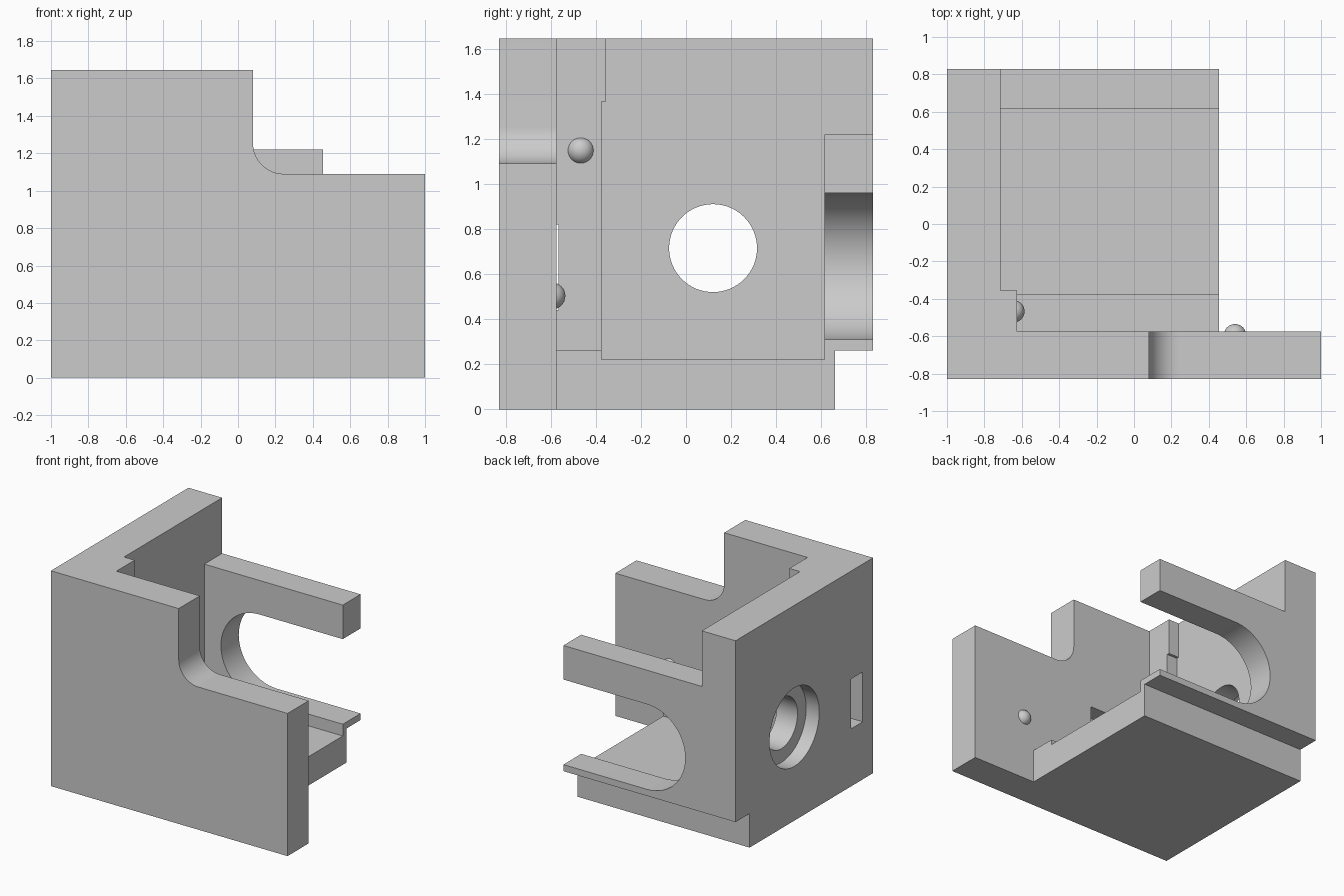
import bpy, bmesh, math
from mathutils import Vector

if "Cube" in bpy.data.objects:
    bpy.data.objects.remove(bpy.data.objects["Cube"], do_unlink=True)

grey = bpy.data.materials.new("matte grey")
grey.use_nodes = True
GREY = (0.6, 0.6, 0.6, 1)
grey.diffuse_color = GREY
grey.node_tree.nodes["Principled BSDF"].inputs["Base Color"].default_value = GREY


def prism(name, points, axis, lo, hi):
    """Extrude a 2D profile along an axis; points use the other two axes in order."""
    def place(p, t):
        co = list(p)
        co.insert("xyz".index(axis), t)
        return Vector(co)
    bm = bmesh.new()
    face = bm.faces.new([bm.verts.new(place(p, lo)) for p in points])
    new = bmesh.ops.extrude_face_region(bm, geom=[face])["geom"]
    shift = place((0, 0), hi - lo)
    bmesh.ops.translate(bm, vec=shift, verts=[v for v in new if isinstance(v, bmesh.types.BMVert)])
    bmesh.ops.recalc_face_normals(bm, faces=bm.faces)
    mesh = bpy.data.meshes.new(name)
    bm.to_mesh(mesh)
    bm.free()
    mesh.materials.append(grey)
    obj = bpy.data.objects.new(name, mesh)
    bpy.context.collection.objects.link(obj)
    return obj


def box(name, x, y, z):
    return prism(name, [(x[0], y[0]), (x[1], y[0]), (x[1], y[1]), (x[0], y[1])], "z", *z)


def arc(cx, cy, r, start, end, n):
    angles = [math.radians(start + (end - start) * i / n) for i in range(n + 1)]
    return [(cx + r * math.cos(a), cy + r * math.sin(a)) for a in angles]


def combine(target, other, operation):
    mod = target.modifiers.new(other.name, "BOOLEAN")
    mod.operation, mod.solver, mod.object = operation, "EXACT", other
    bpy.context.view_layer.objects.active = target
    bpy.ops.object.modifier_apply(modifier=mod.name)
    bpy.data.objects.remove(other, do_unlink=True)


FRONT, INNER, REAR, BACK = -0.83, -0.575, 0.615, 0.83
TOP, END, WALL = 1.645, 0.455, -0.715

# Front plate with a filleted step
housing = prism("housing", [(-1, 0), (1, 0), (1, 1.09)]
                + arc(0.245, 1.255, 0.165, 270, 180, 16)
                + [(0.08, TOP), (-1, TOP)], "y", FRONT, INNER)

# Side wall, undercut at the lower back
side_wall = prism("side_wall", [(INNER, 0), (0.66, 0), (0.66, 0.26), (BACK, 0.26),
                                (BACK, TOP), (INNER, TOP)], "x", -1, WALL)

# Inner corner ledge, slightly deeper at the top
ledge = prism("ledge", [(INNER, 0.1), (-0.375, 0.1), (-0.375, 1.365), (-0.355, 1.365),
                        (-0.355, TOP), (INNER, TOP)], "x", WALL, -0.625)

# Floor with a raised strip along the front, running into the back wall
floor = prism("floor", [(INNER, 0), (0.66, 0), (0.66, 0.26), (BACK, 0.26), (BACK, 1.22),
                        (REAR, 1.22), (REAR, 0.22), (-0.375, 0.22), (-0.375, 0.26),
                        (INNER, 0.26)], "x", WALL, END)

for part in (side_wall, floor, ledge):
    combine(housing, part, "UNION")

# Open-ended slot in the back wall
slot = prism("back_slot", arc(-0.25, 0.635, 0.325, 90, 270, 32)
             + [(1.2, 0.31), (1.2, 0.96)], "y", 0.5, 1)
# Stepped round hole through the side wall
bore = prism("bore", arc(0.12, 0.715, 0.195, 0, 360, 64)[:-1], "x", -1.2, -0.68)
counterbore = prism("counterbore", arc(0.12, 0.715, 0.3, 0, 360, 64)[:-1], "x", -1.2, -0.89)
# Channel along the inside of the front plate
channel = box("channel", (-1.2, -0.08), (-0.705, -0.565), (0.44, 0.82))

for cutter in (slot, bore, counterbore, channel):
    combine(housing, cutter, "DIFFERENCE")


def smooth(obj):
    bpy.ops.object.select_all(action="DESELECT")
    obj.select_set(True)
    bpy.context.view_layer.objects.active = obj
    bpy.ops.object.shade_smooth_by_angle(angle=math.radians(30))


smooth(housing)

# Round locating bumps
for name, spot in (("ledge_bump", (-0.645, -0.467, 1.148)),
                   ("plate_bump", (0.54, -0.595, 0.503))):
    bpy.ops.mesh.primitive_uv_sphere_add(segments=32, ring_count=16, radius=0.06, location=spot)
    bump = bpy.context.object
    bump.name = name
    bump.data.materials.append(grey)
    smooth(bump)
